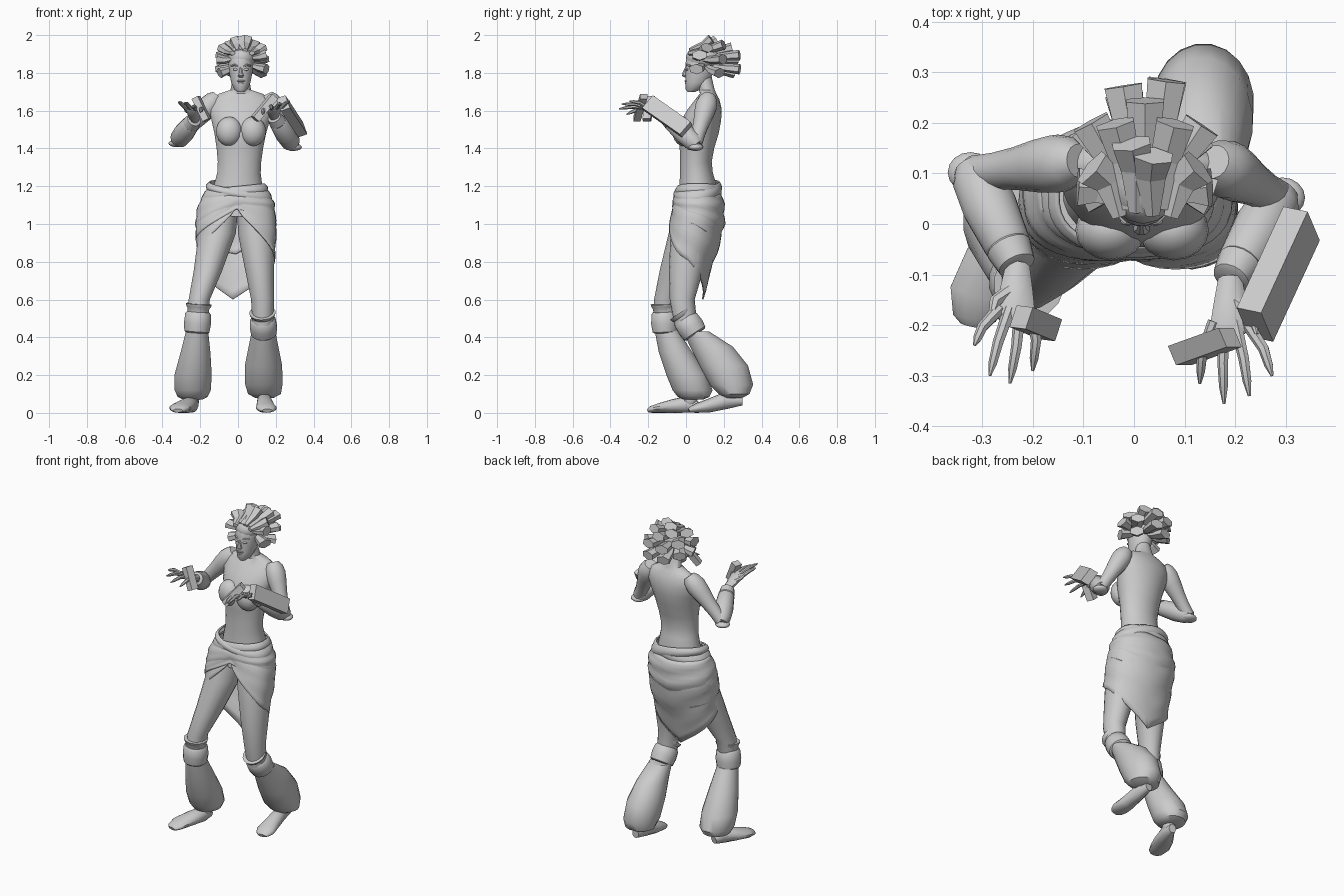
import bpy, bmesh
from math import sin, cos, pi, radians, copysign
from mathutils import Vector

if "Cube" in bpy.data.objects:
    bpy.data.objects.remove(bpy.data.objects["Cube"], do_unlink=True)

grey = bpy.data.materials.new("plain_grey")
grey.use_nodes = True
grey.diffuse_color = (0.6, 0.6, 0.6, 1)
grey.node_tree.nodes["Principled BSDF"].inputs["Base Color"].default_value = grey.diffuse_color
smooth_parts = []


def finish(name, bm, smooth=True):
    bmesh.ops.recalc_face_normals(bm, faces=bm.faces)
    mesh = bpy.data.meshes.new(name)
    bm.to_mesh(mesh)
    bm.free()
    mesh.materials.append(grey)
    obj = bpy.data.objects.new(name, mesh)
    bpy.context.collection.objects.link(obj)
    if smooth:
        smooth_parts.append(obj)
    return obj


def bridge(bm, rings, caps=True):
    for low, high in zip(rings, rings[1:]):
        for i in range(len(low)):
            j = (i + 1) % len(low)
            bm.faces.new((low[i], low[j], high[j], high[i]))
    if caps:
        bm.faces.new(rings[0])
        bm.faces.new(rings[-1])


def loft(name, rows, sides=16, flat=False, smooth=True):
    """Skin elliptical rings (x, y, z, radius, second radius) along a path."""
    bm = bmesh.new()
    points = [Vector(row[:3]) for row in rows]
    whole = (points[-1] - points[0]).normalized()
    ref = Vector((0, 1, 0)) if abs(whole.z) > 0.8 else Vector((0, 0, 1))
    rings = []
    for k, (point, row) in enumerate(zip(points, rows)):
        along = points[min(k + 1, len(rows) - 1)] - points[max(k - 1, 0)]
        if flat:
            side, other = Vector((1, 0, 0)), Vector((0, 1, 0))
        else:
            side = ref.cross(along).normalized()
            other = along.cross(side).normalized()
        turns = [2 * pi * (i + 0.5) / sides for i in range(sides)]
        rings.append([bm.verts.new(point + side * cos(a) * row[3] + other * sin(a) * row[-1])
                      for a in turns])
    bridge(bm, rings)
    return finish(name, bm, smooth)


def ball(name, centre, radii):
    bm = bmesh.new()
    bmesh.ops.create_uvsphere(bm, u_segments=16, v_segments=10, radius=1)
    bmesh.ops.scale(bm, vec=radii, verts=bm.verts)
    bmesh.ops.translate(bm, vec=centre, verts=bm.verts)
    return finish(name, bm)


def block(name, centre, length, width, depth):
    """Box spanned by three full edge vectors."""
    bm = bmesh.new()
    bmesh.ops.create_cube(bm, size=1)
    for v in bm.verts:
        v.co = (Vector(centre) + Vector(length) * v.co.x
                + Vector(width) * v.co.y + Vector(depth) * v.co.z)
    return finish(name, bm, False)


# Hip envelope: height, centre x, centre y, half width, half depth
HIPS = [(0.55, -.03, .0, .17, .08), (0.7, -.02, .005, .19, .1), (0.85, -.01, .012, .202, .14),
        (1.0, -.01, .044, .2, .137), (1.12, -.008, .062, .175, .116), (1.23, -.005, .067, .135, .1)]


def hip_point(z, a, grow):
    for low, high in zip(HIPS, HIPS[1:]):
        if z <= high[0]:
            break
    f = (z - low[0]) / (high[0] - low[0])
    cx, cy, rx, ry = [p + (q - p) * f for p, q in zip(low[1:], high[1:])]
    depth = copysign(abs(cos(a)) ** (.75 if cos(a) > 0 else 1), cos(a))
    return Vector((cx + sin(a) * (rx + grow), cy - depth * (ry + grow), z))


def wrap(name, top, bottom, grow, fold=0.0):
    """Cloth around the hips; top and bottom are heights by angle from the front."""
    bm = bmesh.new()
    rings = []
    for k in range(13):
        f = k / 12
        ring = []
        for i in range(40):
            a = 2 * pi * i / 40
            z = top(a) + (bottom(a) - top(a)) * f
            pleat = fold * sin(a / 2) * abs(sin(f * 3 * pi + a))
            ring.append(bm.verts.new(hip_point(z, a, grow * sin(pi * min(f + 0.15, .9)) + pleat)))
        rings.append(ring)
    bridge(bm, rings, False)
    obj = finish(name, bm)
    obj.modifiers.new("thickness", "SOLIDIFY").thickness = 0.008


def from_front(a):
    return min(a, 2 * pi - a) / pi


# Torso, neck and head
loft("torso", [(0, .05, 1.04, .15, .1), (0, .065, 1.2, .13, .1), (.005, .055, 1.27, .116, .088),
               (.008, .052, 1.33, .116, .085), (.01, .058, 1.4, .124, .092),
               (.012, .064, 1.48, .138, .11), (.014, .08, 1.55, .156, .107),
               (.016, .1, 1.61, .17, .09), (.016, .113, 1.66, .16, .064),
               (.015, .117, 1.69, .115, .044), (.015, .11, 1.71, .055, .042),
               (.015, .092, 1.78, .042, .044)], 24, True)
for side, x in (("right", -.046), ("left", .078)):
    ball(side + "_breast", (x, -.012, 1.49), (.07, .06, .078))
loft("head", [(.015, .026, 1.698, .018, .018), (.015, .04, 1.713, .036, .042),
              (.015, .06, 1.75, .052, .064), (.015, .07, 1.8, .062, .075),
              (.015, .074, 1.85, .066, .078), (.015, .08, 1.9, .06, .072),
              (.015, .085, 1.93, .035, .045)], 20, True)

# Face
loft("nose", [(.015, .004, 1.835, .006, .006), (.015, -.006, 1.805, .01, .012),
              (.015, -.01, 1.785, .017, .013), (.015, 0, 1.775, .01, .006)], 8, True)
ball("upper_lip", (.015, .002, 1.757), (.022, .01, .006))
ball("lower_lip", (.015, .005, 1.745), (.018, .011, .007))
for side, s in (("right", -1), ("left", 1)):
    ball(side + "_eye", (.015 + s * .027, .006, 1.818), (.015, .009, .007))
    loft(side + "_brow", [(.015 + s * .008, .001, 1.832, .004), (.015 + s * .03, .004, 1.842, .006),
                          (.015 + s * .052, .024, 1.838, .004)], 6)

# Hair: cap and broad blunt locks swept back from the forehead
ball("hair_cap", (.018, .092, 1.88), (.075, .092, .066))
crown = Vector((.022, .09, 1.855))
for lift, count, spread, sweep in ((66, 2, 30, 1), (38, 5, 82, 1), (8, 6, 95, .5), (-26, 6, 100, 0)):
    for i in range(count):
        a = radians(-spread + 2 * spread * i / (count - 1))
        e = radians(lift + 10 * (i % 2))
        aim = Vector((sin(a) * cos(e), cos(a) * cos(e), sin(e)))
        root = crown + aim * .04 + sweep * Vector((sin(a) * .02, -.08, .025))
        middle = crown + Vector((aim.x * .09, aim.y * .11 - sweep * .02, aim.z * .095))
        reach = .195 + .02 * (i % 2)
        tip = crown + Vector((aim.x * .135, aim.y * reach, aim.z * .128))
        loft("hair_lock", [(*root, .016, .012), (*middle, .034, .021), (*tip, .043, .028)],
             6, smooth=False)

# Arms: shoulder, upper arm, elbow guard, sleeve, wrist band
ARMS = {"right": ((-.145, .12, 1.635), (-.315, .1, 1.445), (-.23, -.085, 1.555), (-.235, -.18, 1.605)),
        "left": ((.18, .11, 1.635), (.285, .05, 1.425), (.19, -.11, 1.57), (.19, -.205, 1.61))}
TIPS = {"right": [(-.315, -.24, 1.645), (-.285, -.3, 1.64), (-.245, -.315, 1.615), (-.2, -.29, 1.59)],
        "left": [(.13, -.315, 1.58), (.178, -.355, 1.61), (.228, -.34, 1.635), (.273, -.3, 1.65)]}
for side, joints in ARMS.items():
    shoulder, elbow, wrist, knuckle = map(Vector, joints)
    s = 1 if side == "left" else -1
    loft(side + "_upper_arm", [(*shoulder.lerp(elbow, f), r) for f, r in
                               ((-.22, .034), (-.12, .05), (.04, .058), (.25, .053), (.5, .043),
                                (.75, .037), (1.0, .036))])
    loft(side + "_sleeve", [(*elbow.lerp(wrist, f), r) for f, r in
                            ((-.08, .034), (.05, .05), (.35, .055), (.75, .047), (.8, .04))])
    loft(side + "_wrist_band", [(*elbow.lerp(wrist, f), r) for f, r in
                                ((.76, .04), (.8, .046), (.98, .038), (1.0, .028))])
    ball(side + "_elbow_guard", elbow + Vector((s * .008, .002, -.018)), (.045, .04, .02))
    loft(side + "_palm", [(*wrist, .025), (*wrist.lerp(knuckle, .5), .034, .02),
                          (*knuckle, .042, .017), (*knuckle.lerp(wrist, -.12), .03, .01)], 10)
    for i, tip in enumerate(TIPS[side]):
        tip = Vector(tip)
        base = knuckle + Vector(((i - 1.5) * .021, .012, 0))
        bend = base.lerp(tip, .5) + Vector(((i - 1.5) * .006, 0, .012))
        loft(side + "_finger", [(*base, .013), (*bend, .011), (*bend.lerp(tip, .6), .009), (*tip, .003)], 7)
    thumb = wrist.lerp(knuckle, .4)
    loft(side + "_thumb", [(*thumb, .016), (*thumb + Vector((s * .042, -.03, .03)), .013),
                           (*thumb + Vector((s * .052, -.07, .05)), .004)], 7)

# Plain blocks on the hands and forearm
block("forearm_block", (.285, -.099, 1.57), (.092, .2, -.14), (.048, -.01, .017), (.024, -.057, -.066))
block("left_hand_block", (.14, -.242, 1.615), (.1, .036, .12), (.03, 0, -.026), (.016, -.038, 0))
block("right_hand_block", (-.194, -.196, 1.61), (.058, -.024, -.12), (.032, -.004, .016), (-.014, -.043, 0))

# Wrapped skirt with a long back point, and crossed waist sashes
wrap("skirt", lambda a: 1.17, lambda a: 1.09 - .49 * from_front(a) ** .8, .012, .01)
wrap("over_wrap", lambda a: 1.16, lambda a: 1.08 - .24 * from_front(a) + .04 * sin(a), .018, .012)
wrap("waist_sash", lambda a: 1.2 + .015 * sin(a), lambda a: 1.12 + .03 * sin(a), .016)
wrap("crossed_sash", lambda a: 1.205 - .02 * sin(a) - .02 * cos(a),
     lambda a: 1.13 - .04 * sin(a) - .01 * cos(a), .02)

# Legs
loft("right_thigh", [(-.085, .05, 1.12, .09, .1), (-.11, .02, .95, .1, .112), (-.16, -.05, .75, .076, .09),
                     (-.205, -.105, .6, .057, .064), (-.215, -.115, .45, .05, .055)], 18, True)
loft("left_thigh", [(.085, .05, 1.12, .09, .1), (.098, .03, .95, .1, .112), (.115, 0, .75, .077, .09),
                    (.13, -.02, .6, .062, .066), (.132, .0, .46, .055, .06)], 18, True)
for side, top, end in (("right", (-.208, -.118, .57), (-.218, -.11, .425)),
                       ("left", (.13, -.022, .525), (.137, .05, .415))):
    top, end = Vector(top), Vector(end)
    loft(side + "_knee_frill", [(*top.lerp(end, f), r) for f, r in
                                ((-.05, .07), (.05, .066), (.12, .058), (.35, .058))])
    loft(side + "_knee_cuff", [(*top.lerp(end, f), r) for f, r in
                               ((.24, .06), (.32, .069), (.65, .073), (.95, .068), (1.0, .06))])
loft("right_bell_leg", [(-.216, -.105, .44, .058, .062), (-.225, -.055, .32, .08, .09),
                        (-.238, .005, .2, .1, .11), (-.24, .035, .12, .097, .107),
                        (-.24, .04, .085, .08, .085), (-.24, .04, .07, .05, .05)], 20, True)
loft("left_bell_leg", [(.135, .055, .43, .064, .07), (.135, .135, .35, .08, .115),
                       (.135, .2, .25, .1, .13), (.137, .24, .15, .1, .117),
                       (.14, .255, .1, .088, .082), (.14, .25, .08, .05, .05)], 20, True)

# Ankles and feet
ball("right_ankle", (-.24, .02, .07), (.035, .04, .045))
ball("left_ankle", (.14, .235, .09), (.035, .045, .045))
loft("right_foot", [(-.235, .06, .036, .022, .025), (-.245, .01, .046, .038, .045),
                    (-.28, -.07, .036, .055, .036), (-.308, -.14, .026, .058, .026),
                    (-.315, -.185, .018, .044, .018), (-.318, -.2, .012, .026, .01)], 14)
loft("left_foot", [(.14, .3, .065, .022, .025), (.14, .21, .065, .038, .045), (.145, .12, .038, .048, .036),
                   (.15, .06, .026, .056, .026), (.153, .03, .018, .044, .018), (.155, .015, .012, .026, .01)], 14)

# Smooth shading with sharp edges kept
bpy.ops.object.select_all(action="DESELECT")
for obj in smooth_parts:
    obj.select_set(True)
bpy.context.view_layer.objects.active = smooth_parts[0]
bpy.ops.object.shade_smooth_by_angle(angle=radians(40))
